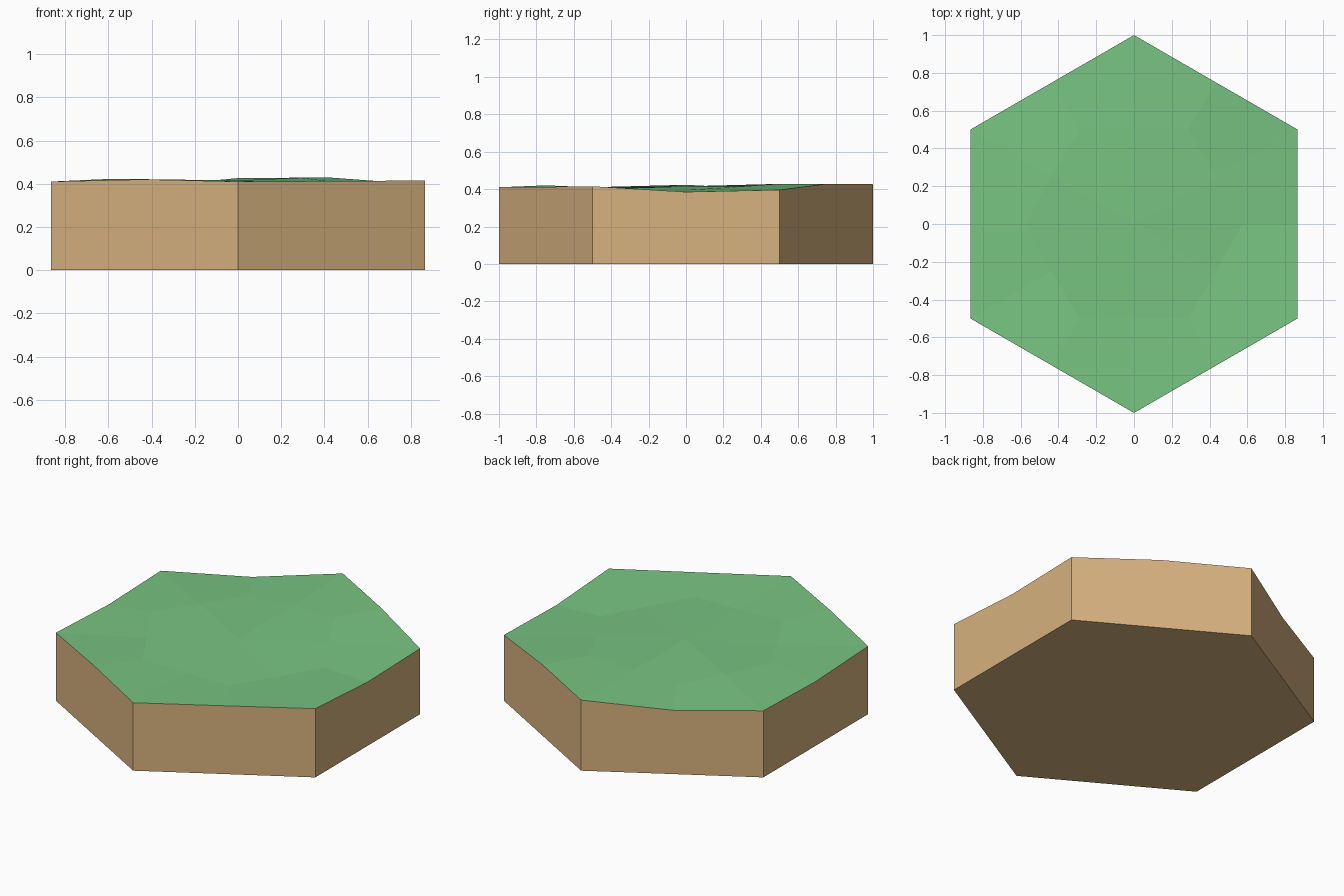
import bpy, bmesh
from math import radians
from mathutils import Matrix, Vector

cube = bpy.data.objects.get("Cube")
if cube:
    bpy.data.objects.remove(cube, do_unlink=True)


def material(name, color):
    mat = bpy.data.materials.new(name)
    mat.use_nodes = True
    mat.diffuse_color = color
    mat.node_tree.nodes["Principled BSDF"].inputs["Base Color"].default_value = color
    return mat


def at(z, point):
    return bm.verts.new((point.x, point.y, z))


# Surface heights, counter-clockwise; corners start at the right back corner
center_z = 0.415
corner_z = [0.396, 0.426, 0.402, 0.41, 0.41, 0.415]
rim_z = [0.428, 0.385, 0.388, 0.42, 0.412, 0.385]
spoke_z = [0.41, 0.415, 0.41, 0.40, 0.40, 0.397]
inner_z = [0.428, 0.405, 0.423, 0.405, 0.40, 0.395]

bm = bmesh.new()
dirs = [Matrix.Rotation(radians(30 + 60 * i), 3, "Z") @ Vector((1, 0, 0)) for i in range(6)]
nexts = dirs[1:] + dirs[:1]

center = at(center_z, Vector((0, 0, 0)))
corners = [at(z, d) for z, d in zip(corner_z, dirs)]
spokes = [at(z, d / 2) for z, d in zip(spoke_z, dirs)]
rims = [at(z, (a + b) / 2) for z, a, b in zip(rim_z, dirs, nexts)]
inners = [at(z, (a + b) / 3) for z, a, b in zip(inner_z, dirs, nexts)]
base = [at(0, d) for d in dirs]

# Each sector: three uneven grass patches and one earth wall
for i in range(6):
    j = (i + 1) % 6
    for quad in ((center, spokes[i], inners[i], spokes[j]),
                 (spokes[i], corners[i], rims[i], inners[i]),
                 (inners[i], rims[i], corners[j], spokes[j])):
        bm.faces.new(quad).material_index = 0
    bm.faces.new((base[i], base[j], corners[j], rims[i], corners[i])).material_index = 1

# Flat underside
bm.faces.new(base[::-1]).material_index = 1

mesh = bpy.data.meshes.new("hex_ground_tile")
bm.to_mesh(mesh)
bm.free()
mesh.materials.append(material("grass_green", (0.188, 0.552, 0.223, 1)))
mesh.materials.append(material("earth_tan", (0.68, 0.445, 0.212, 1)))
tile = bpy.data.objects.new("hex_ground_tile", mesh)
bpy.context.collection.objects.link(tile)
